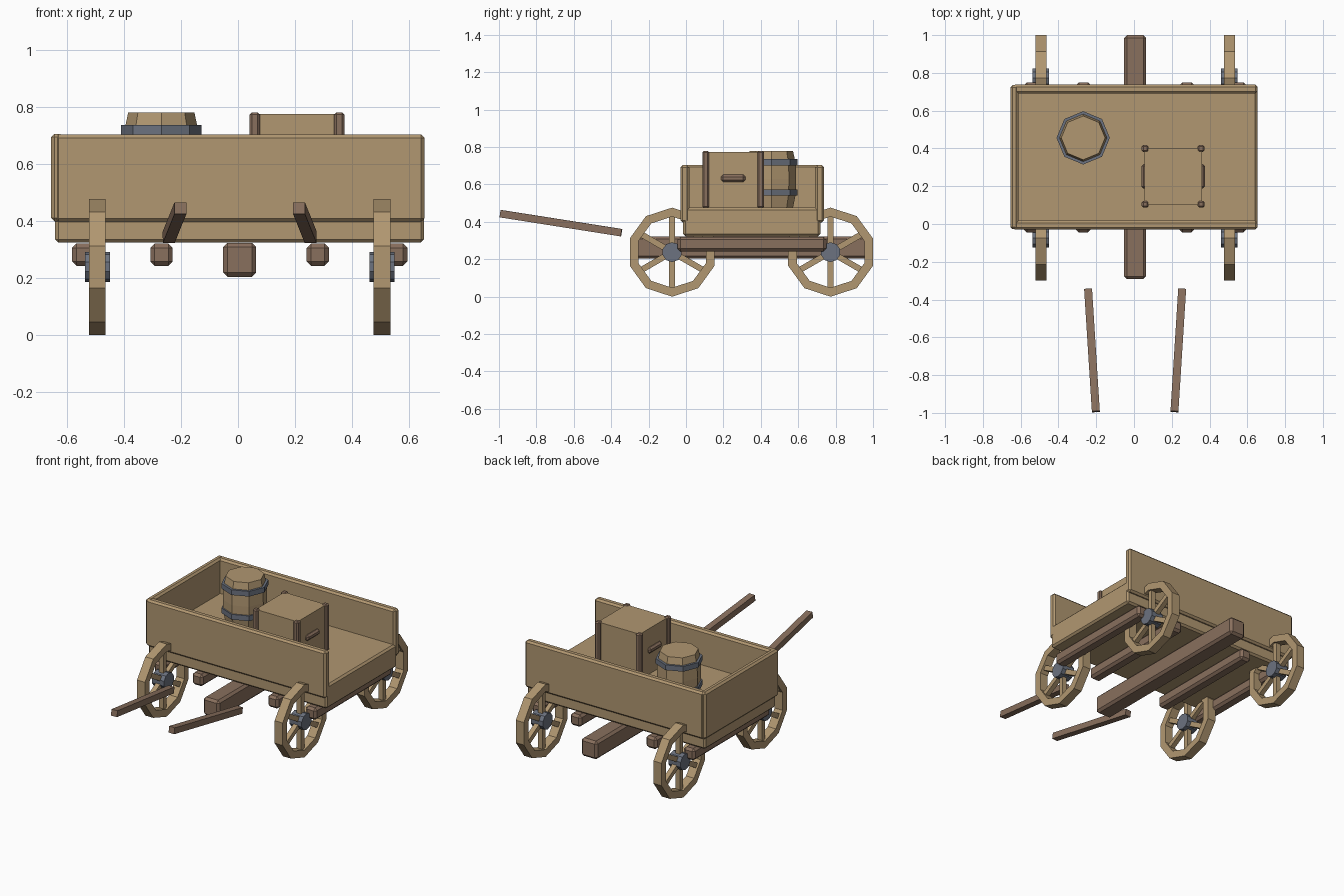
import bpy
import bmesh
from math import pi, sin, cos
from mathutils import Vector, Matrix

default = bpy.data.objects.get("Cube")
if default:
    bpy.data.objects.remove(default, do_unlink=True)


def material(name, rgb):
    mat = bpy.data.materials.new(name)
    mat.use_nodes = True
    color = (*rgb, 1)
    mat.diffuse_color = color
    mat.node_tree.nodes["Principled BSDF"].inputs["Base Color"].default_value = color
    return mat


TAN = material("light_wood", (0.44, 0.31, 0.165))
BROWN = material("dark_wood", (0.25, 0.16, 0.11))
IRON = material("iron", (0.15, 0.17, 0.215))
MID = 0.006  # centre line of the cart


def finish(name, bm, mat):
    bmesh.ops.recalc_face_normals(bm, faces=bm.faces)
    mesh = bpy.data.meshes.new(name)
    bm.to_mesh(mesh)
    bm.free()
    mesh.materials.append(mat)
    obj = bpy.data.objects.new(name, mesh)
    bpy.context.collection.objects.link(obj)
    return obj


def box(name, low, high, mat, bevel=0.0):
    low, high = Vector(low), Vector(high)
    bm = bmesh.new()
    bmesh.ops.create_cube(bm, size=1)
    bmesh.ops.scale(bm, vec=high - low, verts=bm.verts)
    bmesh.ops.translate(bm, vec=(low + high) / 2, verts=bm.verts)
    if bevel:
        bmesh.ops.bevel(bm, geom=bm.edges[:], offset=bevel, segments=1, affect='EDGES')
    return finish(name, bm, mat)


def lathe(name, profile, sides, mat, closed=False, start=0.0):
    """Turn (radius, height) points around z with flat sides."""
    bm = bmesh.new()
    rings = []
    for r, z in profile:
        angles = [start + 2 * pi * i / sides for i in range(sides)]
        rings.append([bm.verts.new((r * cos(a), r * sin(a), z)) for a in angles])
    pairs = list(zip(rings, rings[1:]))
    if closed:
        pairs.append((rings[-1], rings[0]))
    else:
        bm.faces.new(rings[0])
        bm.faces.new(rings[-1])
    for a, b in pairs:
        for i in range(sides):
            j = (i + 1) % sides
            bm.faces.new((a[i], a[j], b[j], b[i]))
    return finish(name, bm, mat)


# Bed and three walls, open on the left end
box("bed", (-0.641, -0.016, 0.323), (0.653, 0.718, 0.476), TAN, 0.012)
box("front_wall", (-0.642, -0.03, 0.396), (0.654, 0.018, 0.703), TAN, 0.012)
box("back_wall", (-0.642, 0.69, 0.396), (0.654, 0.738, 0.703), TAN, 0.012)
box("end_wall", (-0.655, -0.027, 0.398), (-0.612, 0.735, 0.705), TAN, 0.012)

# Beams under the bed
box("centre_beam", (MID - 0.058, -0.292, 0.203), (MID + 0.058, 1.0, 0.322), BROWN, 0.015)
for side, label in ((-1, "right"), (1, "left")):
    for kind, offset in (("inner", 0.274), ("outer", 0.549)):
        x = MID + side * offset
        box(f"{label}_{kind}_beam", (x - 0.039, -0.045, 0.242),
            (x + 0.039, 0.75, 0.32), BROWN, 0.015)

    # Shafts for pulling
    a = Vector((MID + side * 0.249, -0.345, 0.342))
    b = Vector((MID + side * 0.208, -0.993, 0.444))
    shaft = box(f"{label}_shaft", (-0.021, -0.02, 0), (0.021, 0.02, (b - a).length), BROWN)
    forward = (b - a).normalized()
    across = Vector((0, 0, 1)).cross(forward).normalized()
    up = forward.cross(across)
    shaft.matrix_world = Matrix.Translation(a) @ Matrix((across, up, forward)).transposed().to_4x4()

    # Wheels: ten-sided rim, six spokes and an iron hub
    for y, end in ((-0.074, "front"), (0.773, "back")):
        wheel = f"{end}_{label}_wheel"
        place = (Matrix.Translation((MID + side * 0.499, y, 0.238))
                 @ Matrix.Rotation(pi / 2, 4, 'Y'))
        rim = [(0.19, -0.029), (0.238, -0.029), (0.238, 0.029), (0.19, 0.029)]
        parts = [lathe(wheel + "_rim", rim, 10, TAN, closed=True),
                 lathe(wheel + "_hub", [(0.053, -0.044), (0.053, 0.044)], 10, IRON)]
        for part in parts:
            part.matrix_world = place
        for k in range(3):
            spoke = box(f"{wheel}_spoke_pair_{k + 1}", (-0.195, -0.016, -0.016),
                        (0.195, 0.016, 0.016), TAN)
            spoke.matrix_world = place @ Matrix.Rotation(k * pi / 3, 4, 'Z')

# Barrel with two iron bands
barrel = [(0.116, 0.476), (0.131, 0.55), (0.133, 0.63), (0.131, 0.71), (0.116, 0.78)]
parts = [lathe("barrel", barrel, 8, TAN)]
for label, z in (("lower", 0.557), ("upper", 0.718)):
    band = [(0.12, z - 0.017), (0.141, z - 0.017), (0.141, z + 0.017), (0.12, z + 0.017)]
    parts.append(lathe(f"{label}_barrel_band", band, 8, IRON, closed=True))
for part in parts:
    part.location = (-0.269, 0.456, 0)

# Crate with corner posts and side handles
cx, cy = 0.207, 0.252
box("crate", (cx - 0.152, cy - 0.148, 0.476), (cx + 0.152, cy + 0.148, 0.774), TAN)
for sx in (-1, 1):
    for sy in (-1, 1):
        x, y = cx + sx * 0.148, cy + sy * 0.147
        box("crate_post", (x - 0.018, y - 0.018, 0.474),
            (x + 0.018, y + 0.018, 0.78), BROWN, 0.008)
    x = cx + sx * 0.15
    box("crate_handle", (x - 0.018, cy - 0.065, 0.614),
        (x + 0.018, cy + 0.065, 0.652), BROWN, 0.011)
